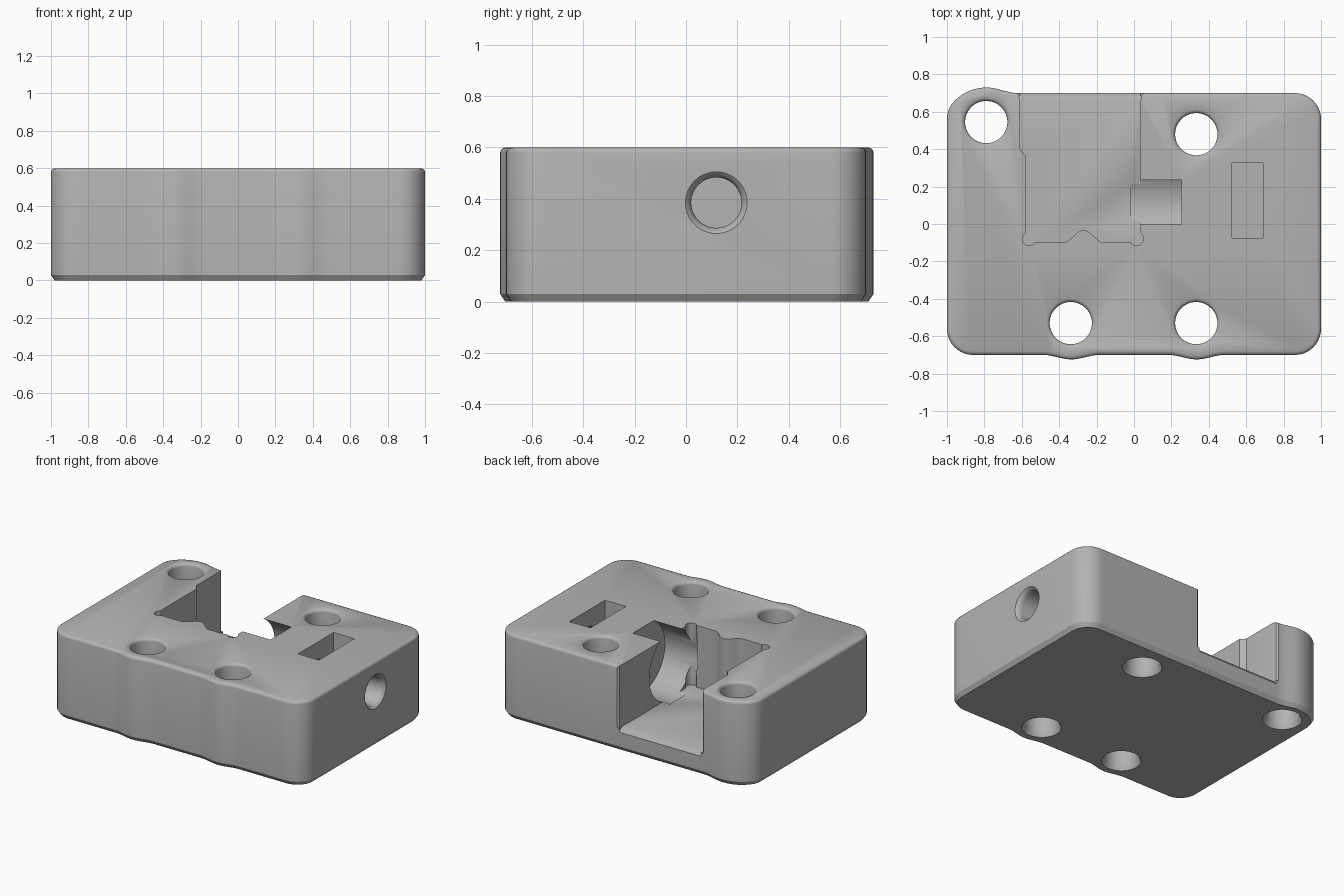
import bpy, bmesh
from math import cos, sin, pi
from mathutils import Vector

cube = bpy.data.objects.get("Cube")
if cube:
    bpy.data.objects.remove(cube)

grey = bpy.data.materials.new("light grey plastic")
grey.use_nodes = True
colour = (0.45, 0.45, 0.45, 1)
grey.diffuse_color = colour
grey.node_tree.nodes["Principled BSDF"].inputs["Base Color"].default_value = colour


def loft(name, rings):
    """Closed solid through rings that share one point count."""
    bm = bmesh.new()
    loops = [[bm.verts.new(p) for p in ring] for ring in rings]
    n = len(loops[0])
    for a, b in zip(loops, loops[1:]):
        for i in range(n):
            j = (i + 1) % n
            bm.faces.new((a[i], a[j], b[j], b[i]))
    bm.faces.new(loops[0][::-1])
    bm.faces.new(loops[-1])
    bmesh.ops.recalc_face_normals(bm, faces=bm.faces)
    mesh = bpy.data.meshes.new(name)
    bm.to_mesh(mesh)
    bm.free()
    mesh.materials.append(grey)
    ob = bpy.data.objects.new(name, mesh)
    bpy.context.collection.objects.link(ob)
    return ob


def arc(cx, cy, r, start, end, steps):
    angles = [start + (end - start) * i / steps for i in range(steps + 1)]
    return [(cx + r * cos(a), cy + r * sin(a)) for a in angles]


def bell(x, centre, half, height):
    t = abs(x - centre) / half
    return height * (0.5 + 0.5 * cos(pi * t)) if t < 1 else 0


def outline(z, inset):
    """Rounded rectangle that swells around the screw holes."""
    r = 0.14
    cx, cy = 1 - r, 0.7 - r
    pts = []
    for k, (sx, sy) in enumerate([(1, 1), (-1, 1), (-1, -1), (1, -1)]):
        pts += arc(sx * cx, sy * cy, r - inset, k * pi / 2, (k + 1) * pi / 2, 10)
        if k in (0, 2):
            a, b = sx * cx, -sx * cx
            pts += [(a + (b - a) * i / 70, sy * (0.7 - inset)) for i in range(1, 70)]
    ring = []
    for x, y in pts:
        if y > 0.5:
            y += bell(x, -0.79, 0.17, 0.03)
        elif y < -0.5:
            y -= bell(x, -0.335, 0.15, 0.024) + bell(x, 0.335, 0.15, 0.024)
        ring.append((x, y, z))
    return ring


def bore(name, origin, axis, steps, sides=48):
    """Turned cutter: steps are (distance along axis, radius)."""
    rings = []
    for d, r in steps:
        circle = arc(0, 0, r, 0, 2 * pi, sides)[:-1]
        if axis == "z":
            rings.append([Vector(origin) + Vector((u, v, d)) for u, v in circle])
        else:
            rings.append([Vector(origin) + Vector((d, u, v)) for u, v in circle])
    return loft(name, rings)


def prism(name, pts, z0, z1):
    return loft(name, [[(x, y, z) for x, y in pts] for z in (z0, z1)])


# Block with a chamfered base and a rounded top rim
body = loft("block_body", [outline(z, i) for z, i in
            [(0, 0.02), (0.03, 0), (0.58, 0), (0.588, 0.002),
             (0.595, 0.008), (0.6, 0.02)]])
cutters = []

# Four vertical screw holes with eased rims
for x, y in [(-0.79, 0.545), (0.333, 0.48), (-0.338, -0.53), (0.333, -0.53)]:
    cutters.append(bore("screw_hole", (x, y, 0), "z",
                        [(-0.02, 0.128), (0, 0.128), (0.03, 0.113), (0.58, 0.113),
                         (0.588, 0.115), (0.595, 0.121), (0.6, 0.131), (0.62, 0.131)]))

# Rear pocket with corner reliefs and a ridge on its front wall
floor = 0.16
pocket = [(-0.64, 0.9), (-0.64, 0.71), (-0.617, 0.69), (-0.61, 0.66),
          (-0.61, 0.4), (-0.58, 0.365), (-0.58, -0.045)]
pocket += arc(-0.56, -0.08, 0.036, 0.7 * pi, 1.85 * pi, 10)
pocket += [(-0.5, -0.1)]
pocket += [(x, -0.1 + bell(x, -0.27, 0.11, 0.068))
           for x in [-0.38 + 0.22 * i / 20 for i in range(21)]]
pocket += [(-0.04, -0.1)]
pocket += arc(0.015, -0.08, 0.036, 1.15 * pi, 2.3 * pi, 10)
pocket += [(0.035, -0.045), (0.035, 0.66), (0.042, 0.69), (0.065, 0.71), (0.065, 0.9)]
cutters.append(prism("rear_pocket", pocket, floor, 0.8))

# Sloped rear lip of the pocket floor
lip = [(0.665, floor + 0.02), (0.665, floor), (0.685, floor - 0.008),
       (0.705, floor - 0.035), (0.8, floor - 0.035), (0.8, floor + 0.02)]
cutters.append(loft("floor_lip", [[(x, y, z) for y, z in lip] for x in (-0.61, 0.035)]))

# Round bearing seat, through bore and nut slot
axis = (0, 0.118, 0.385)
cutters.append(bore("bearing_seat", axis, "x", [(-0.02, 0.245), (0.255, 0.245)], 96))
cutters.append(bore("side_bore", axis, "x",
                    [(0.2, 0.098), (0.96, 0.098), (0.975, 0.101),
                     (0.99, 0.108), (1, 0.12), (1.02, 0.12)]))
cutters.append(prism("nut_slot", [(0.525, -0.075), (0.69, -0.075),
                                  (0.69, 0.325), (0.525, 0.325)], 0.18, 0.8))

# Cut everything out of the block
bpy.ops.object.select_all(action="DESELECT")
body.select_set(True)
bpy.context.view_layer.objects.active = body
for cutter in cutters:
    cutter.hide_render = True
    mod = body.modifiers.new(cutter.name, "BOOLEAN")
    mod.operation = "DIFFERENCE"
    mod.solver = "EXACT"
    mod.object = cutter
    bpy.ops.object.modifier_apply(modifier=mod.name)
    bpy.data.objects.remove(cutter)

bpy.ops.object.shade_smooth_by_angle(angle=pi / 6)
